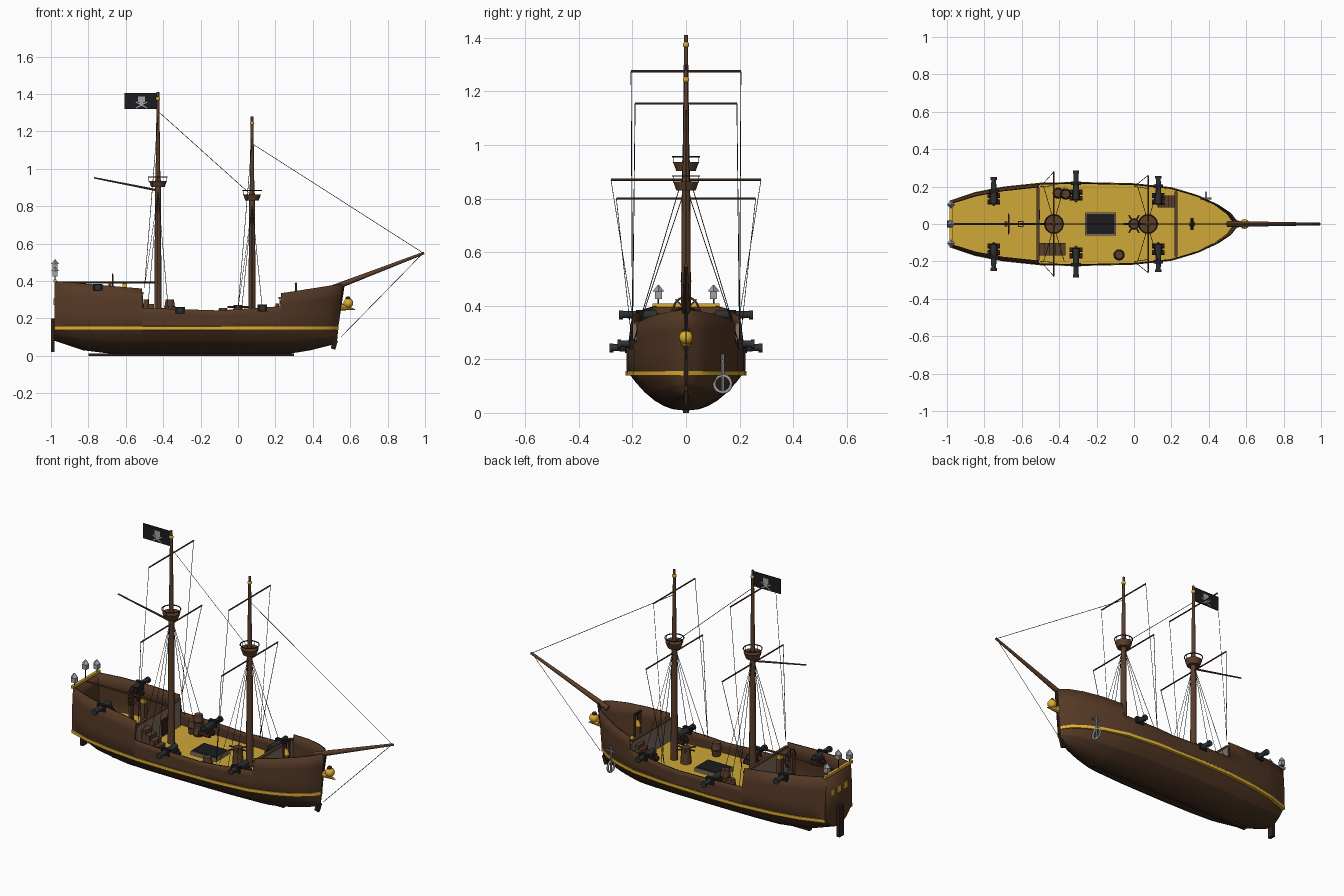
import bpy, bmesh, math
from mathutils import Vector, Matrix

if "Cube" in bpy.data.objects:
    bpy.data.objects.remove(bpy.data.objects["Cube"])


def material(name, *rgb):
    lin = [((c / 255 + 0.055) / 1.055) ** 2.4 for c in rgb] + [1]
    m = bpy.data.materials.new(name)
    m.use_nodes = True
    m.diffuse_color = lin
    m.node_tree.nodes["Principled BSDF"].inputs["Base Color"].default_value = lin
    return m


HULL = material("hull brown", 84, 56, 37)
BOTTOM = material("bottom brown", 68, 46, 32)
DARK = material("dark timber", 50, 32, 27)
WOOD = material("spar brown", 90, 62, 43)
DECK = material("deck yellow", 208, 168, 56)
GOLD = material("gold", 222, 174, 48)
METAL = material("gun metal", 46, 48, 51)
BLACK = material("black", 28, 28, 30)
GREY = material("pale grey", 160, 162, 166)
PANEL = material("weathered panel", 128, 112, 97)


def finish(name, bm, *mats):
    bmesh.ops.recalc_face_normals(bm, faces=bm.faces)
    me = bpy.data.meshes.new(name)
    bm.to_mesh(me)
    bm.free()
    me.shade_smooth()
    me.set_sharp_from_angle(angle=math.radians(35))
    for m in mats:
        me.materials.append(m)
    ob = bpy.data.objects.new(name, me)
    bpy.context.collection.objects.link(ob)
    return ob


def rod(name, a, b, r1, r2, mat, sides=12):
    a, b = Vector(a), Vector(b)
    bm = bmesh.new()
    turn = (b - a).to_track_quat('Z', 'Y').to_matrix().to_4x4()
    bmesh.ops.create_cone(bm, cap_ends=True, segments=sides, radius1=r1, radius2=r2,
                          depth=(b - a).length, matrix=Matrix.Translation((a + b) / 2) @ turn)
    return finish(name, bm, mat)


def rope(name, a, b):
    rod(name, a, b, 0.0015, 0.0015, METAL, 4)


def box(name, at, size, mat, turn_y=0):
    bm = bmesh.new()
    bmesh.ops.create_cube(bm, size=1, matrix=Matrix.Translation(at) @ Matrix.Rotation(turn_y, 4, 'Y')
                          @ Matrix.Diagonal((*size, 1)))
    return finish(name, bm, mat)


def ball(name, at, r, mat):
    bm = bmesh.new()
    bmesh.ops.create_uvsphere(bm, u_segments=16, v_segments=10, radius=r, matrix=Matrix.Translation(at))
    return finish(name, bm, mat)


def ring(name, at, r, thick, mat, rot=(0, 0, 0)):
    bpy.ops.mesh.primitive_torus_add(location=at, rotation=rot, major_radius=r, minor_radius=thick,
                                     major_segments=24, minor_segments=6)
    ob = bpy.context.object
    ob.name = name
    ob.data.shade_smooth()
    ob.data.materials.append(mat)


# Hull lines: half beam, sheer and keel along the length
BEAM = [(-.98, .124), (-.85, .168), (-.7, .197), (-.5, .218), (-.3, .222), (0, .215), (.2, .194),
        (.35, .15), (.45, .105), (.52, .058), (.56, .006)]
SHEER = [(-.98, .4), (-.515, .36), (-.51, .256), (-.1, .243), (.228, .265), (.233, .335), (.56, .385)]
KEEL = [(-.98, .08), (-.83, .03), (-.65, .008), (.25, .008), (.4, .03), (.56, .065)]
STATIONS = sorted({p[0] for t in (BEAM, SHEER, KEEL) for p in t} | {-.92, -.4, -.2, .1, .28, .49, .54})
FLOOR = .18


def along(table, x):
    for (x0, v0), (x1, v1) in zip(table, table[1:]):
        if x <= x1:
            return v0 + (v1 - v0) * (x - x0) / (x1 - x0)
    return table[-1][1]


def hull_point(x, z, side, out=0.0):
    k = along(KEEL, x)
    shape = min(1, max(0, (z - k) / (.16 - k))) ** 0.46
    if z > .25 and x < 0:
        shape -= .6 * (z - .25)
    rake = max(0, (x - .3) / .26) * .1 * (.385 - z)
    return (x - rake, side * (along(BEAM, x) * shape + out), z)


def heights(x):
    k, s = along(KEEL, x), along(SHEER, x)
    low = [k + (.16 - k) * f for f in (0, .04, .12, .25, .45, .7, 1)]
    return low + [.16 + (s - .16) * f for f in (.33, .67, 1)]


def strip(name, rows, mat):
    bm = bmesh.new()
    grid = [[bm.verts.new(p) for p in row] for row in rows]
    for a, b in zip(grid, grid[1:]):
        for i in range(len(a) - 1):
            bm.faces.new((a[i], a[i + 1], b[i + 1], b[i]))
    return finish(name, bm, mat)


# Hull shell with transom, thickened inwards
bm = bmesh.new()
sections = []
for x in STATIONS:
    zs = heights(x)
    pts = [hull_point(x, z, -1) for z in reversed(zs)] + [hull_point(x, z, 1) for z in zs[1:]]
    sections.append([bm.verts.new(p) for p in pts])
for a, b in zip(sections, sections[1:]):
    for i in range(len(a) - 1):
        f = bm.faces.new((a[i], a[i + 1], b[i + 1], b[i]))
        f.material_index = 1 if 5 <= i <= 12 else 0
bm.faces.new(sections[0])
bm.faces.new(sections[-1])
hull = finish("hull", bm, HULL, BOTTOM, DARK)
shell = hull.modifiers.new("thickness", 'SOLIDIFY')
shell.thickness = 0.007
shell.offset = -1
shell.material_offset_rim = 2

# Upright gold wale along each side
for side in (-1, 1):
    rows = []
    for x in STATIONS:
        px, py, _ = hull_point(x, .16, side, .003)
        inner = py - side * .02
        rows.append([(px, inner, .139), (px, py, .139), (px, py, .157), (px, inner, .157)])
    strip("gold_stripe", rows, GOLD)

# Deck running the whole length, with bulkheads and their rails
ends = [x for x in STATIONS if -.975 < x < .555]
strip("deck", [[hull_point(x, FLOOR, s, -.005) for s in (-1, 1)] for x in [-.975, *ends, .555]], DECK)
for x, top, w in ((-.512, .335, .4), (.225, .31, .36)):
    box("bulkhead", (x, 0, (FLOOR + top) / 2), (.008, w, top - FLOOR), PANEL)
    box("bulkhead_rail", (x, 0, top), (.016, w - .01, .012), WOOD)
box("cabin_door", (-.506, .05, .235), (.008, .05, .09), DARK)

# Keel, stem, rudder and stern dressing
box("keel", (-.25, 0, .006), (1.1, .022, .012), DARK)
rod("stem_post", (.508, 0, .04), (.562, 0, .385), .011, .009, DARK, 6)
box("fore_foot", (.515, 0, .06), (.025, .016, .05), DARK, .3)
box("rudder", (-.99, 0, .11), (.02, .04, .18), DARK)
box("stern_rail", (-.978, 0, .402), (.016, .25, .014), GOLD)
for y in (-.06, 0, .06):
    box("stern_window", (-.981, y, .29), (.009, .034, .036), GOLD)
for y, z in ((-.103, .425), (0, .463), (.103, .425)):
    rod("lantern_post", (-.978, y, .4), (-.978, y, z), .003, .003, DARK, 6)
    box("lantern_glass", (-.978, y, z + .014), (.026, .026, .028), GREY)
    rod("lantern_roof", (-.978, y, z + .028), (-.978, y, z + .052), .022, .003, GREY, 4)


# Masts with tops, yards and rigging
def mast(x, head, top, upper, lower, up_w, low_w, rail_x, rail_z):
    rod("lower_mast", (x, 0, FLOOR), (x, 0, top + .04), .02, .015, WOOD)
    rod("upper_mast", (x, 0, top + .03), (x, 0, head), .013, .007, WOOD)
    ball("mast_ball", (x, 0, head - .036), .012, GOLD)
    rod("crows_nest", (x, 0, top), (x, 0, top + .034), .036, .048, WOOD, 16)
    ring("crows_nest_rail", (x, 0, top + .054), .05, .003, DARK)
    for i in range(4):
        c, s = math.cos(i * math.pi / 2) * .048, math.sin(i * math.pi / 2) * .048
        rod("nest_post", (x + c, s, top + .03), (x + c, s, top + .054), .0012, .0012, DARK, 4)
    for z, w in ((upper, up_w), (lower, low_w)):
        rod("yard", (x, -w, z), (x, w, z), .004, .004, WOOD, 8)
        for s in (-1, 1):
            rope("brace", (x, s * w, z), (rail_x, s * .2, rail_z))
    for s in (-1, 1):
        for dx in (-.055, 0, .055):
            rope("shroud", (x, s * .012, top - .02), (x + dx, s * .2, .25))


mast(-.428, 1.41, .902, 1.275, .87, .205, .28, -.5, .365)
mast(.075, 1.28, .83, 1.155, .8, .19, .26, 0, .25)
rod("gaff", (-.43, 0, .885), (-.77, 0, .952), .006, .004, WOOD, 8)
rod("boom", (-.43, 0, .392), (-.98, 0, .392), .006, .005, WOOD, 8)
rod("bowsprit", (.5, 0, .36), (.995, 0, .55), .016, .007, WOOD)
rope("main_stay", (-.43, 0, 1.31), (.06, 0, .87))
rope("fore_stay", (.075, 0, 1.135), (.99, 0, .55))
rope("bob_stay", (.99, 0, .55), (.55, 0, .1))

# Flag with bone emblem
box("flag", (-.52, 0, 1.363), (.176, .005, .086), BLACK)
box("emblem_head", (-.516, 0, 1.372), (.036, .009, .032), GREY)
box("emblem_jaw", (-.516, 0, 1.352), (.022, .009, .014), GREY)
for t in (-.5, .5):
    box("emblem_bone", (-.516, 0, 1.341), (.07, .008, .006), GREY, t)

# Figurehead
ball("figurehead_head", (.59, 0, .282), .026, GOLD)
ball("figurehead_hair", (.588, 0, .304), .014, DARK)
rod("figurehead_body", (.55, 0, .262), (.625, 0, .248), .02, .002, GOLD, 8)


# Cannons, mirrored on both sides
def cannon(x, z, inner, outer, hull_y):
    for s in (-1, 1):
        rod("cannon_barrel", (x, s * inner, z), (x, s * outer, z + .002), .018, .012, METAL)
        rod("cannon_muzzle", (x, s * (outer - .014), z), (x, s * outer, z), .017, .017, METAL)
        ball("cannon_knob", (x, s * (inner - .005), z), .009, METAL)
        box("gun_port", (x, s * hull_y, z), (.052, .02, .038), BLACK)
        box("carriage", (x, s * (inner + .026), z - .022), (.045, .058, .022), DARK)
        for dy in (.008, .042):
            rod("carriage_wheels", (x - .034, s * (inner + dy), z - .034), (x + .034, s * (inner + dy), z - .034),
                .013, .013, DARK)


cannon(-.75, .365, .11, .25, .176)
cannon(-.31, .242, .13, .285, .218)
cannon(.13, .256, .11, .256, .202)

# Hatch
box("hatch_frame", (-.18, 0, .19), (.165, .125, .02), PANEL)
box("hatch_cover", (-.18, 0, .198), (.149, .109, .012), BLACK)


# Stairs beside the bulkheads
def stairs(x_low, x_high, y, top):
    for i in range(5):
        f = (i + .5) / 5
        h = (top - FLOOR) * (i + 1) / 5
        box("stair_step", (x_low + (x_high - x_low) * f, y, FLOOR + h / 2), (abs(x_high - x_low) / 5, .066, h), WOOD)


stairs(-.365, -.505, -.135, .3)
stairs(.125, .22, .12, .28)

# Barrels
for x, y, z in ((-.08, -.165, FLOOR), (-.365, .16, .225), (-.405, .165, FLOOR), (-.365, .16, FLOOR - .03)):
    rod("barrel_lower", (x, y, z), (x, y, z + .038), .022, .028, WOOD)
    rod("barrel_upper", (x, y, z + .038), (x, y, z + .076), .028, .022, WOOD)
    ring("barrel_hoop", (x, y, z + .038), .028, .002, DARK)

# Capstan
rod("capstan", (0, 0, FLOOR), (0, 0, .272), .03, .024, WOOD)
for i in range(3):
    c, s = math.cos(i * math.pi / 3) * .055, math.sin(i * math.pi / 3) * .055
    rod("capstan_bar", (-c, -s, .262), (c, s, .262), .005, .005, WOOD, 6)

# Steering wheel and binnacle
ring("wheel_rim", (-.67, 0, .385), .047, .004, WOOD, (0, math.pi / 2, 0))
for i in range(4):
    c, s = math.cos(i * math.pi / 4) * .056, math.sin(i * math.pi / 4) * .056
    rod("wheel_spoke", (-.67, -c, .385 - s), (-.67, c, .385 + s), .003, .003, WOOD, 6)
box("wheel_stand", (-.685, 0, .285), (.016, .026, .21), WOOD)
box("binnacle", (-.605, 0, .273), (.028, .03, .186), WOOD)
box("binnacle_top", (-.605, 0, .376), (.024, .026, .024), GOLD)

# Bell frame at the bow
for y in (-.026, .026):
    rod("bell_post", (.31, y, FLOOR), (.31, y, .385), .006, .006, WOOD, 8)
rod("bell_beam", (.31, -.032, .385), (.31, .032, .385), .007, .007, DARK, 8)
rod("bell_hanger", (.31, 0, .345), (.31, 0, .385), .003, .003, DARK, 6)
rod("bell", (.31, 0, .31), (.31, 0, .345), .018, .008, GOLD)

# Anchor
rod("anchor_shank", (.385, .137, .08), (.385, .137, .22), .006, .006, GREY, 8)
rod("anchor_stock", (.355, .137, .195), (.415, .137, .195), .005, .005, GREY, 8)
ring("anchor_ring", (.385, .137, .108), .031, .006, GREY, (0, math.pi / 2, 0))
